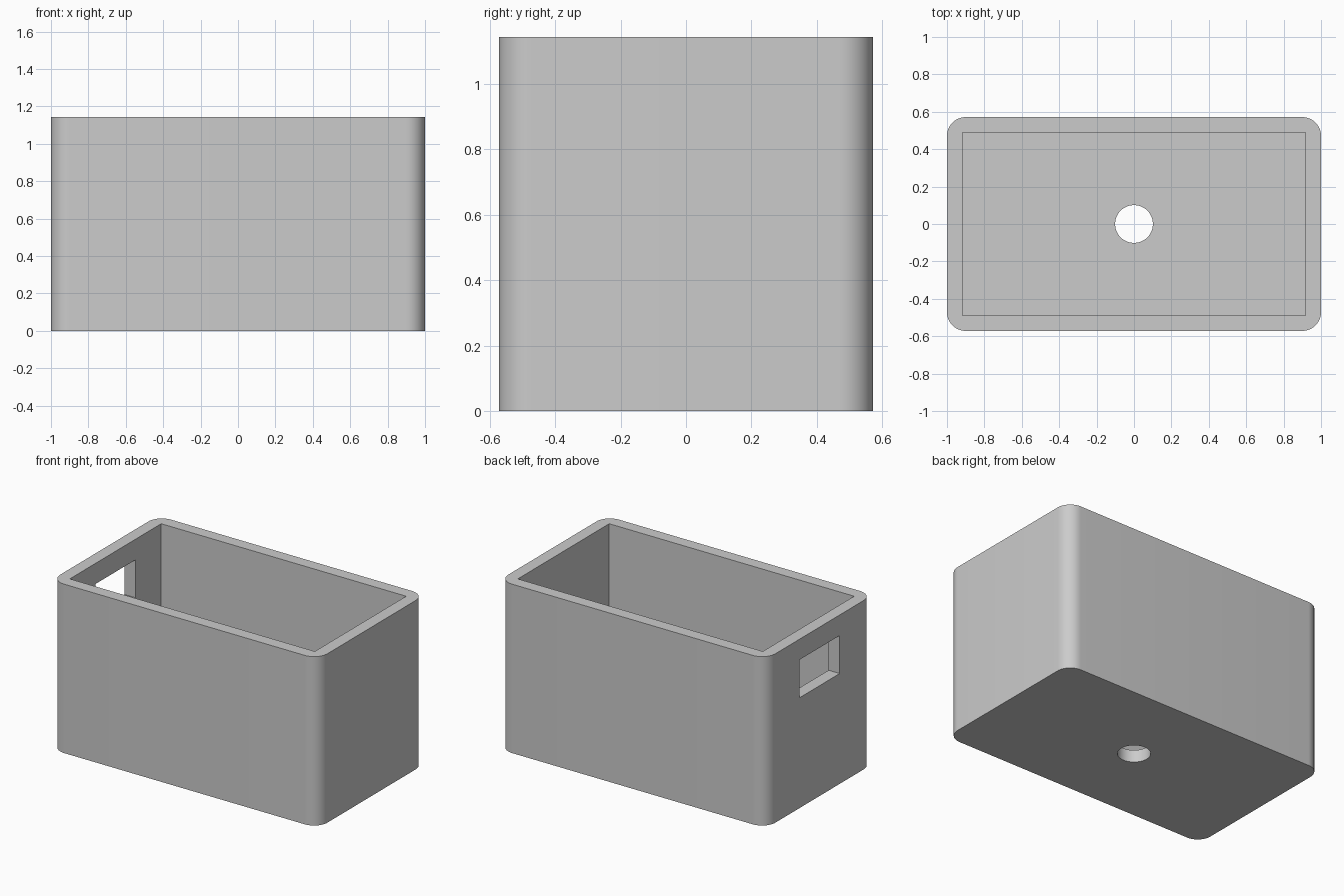
import bpy
import bmesh
import math
from mathutils import Matrix, Vector

if "Cube" in bpy.data.objects:
    bpy.data.objects.remove(bpy.data.objects["Cube"], do_unlink=True)

LENGTH, DEPTH, HEIGHT = 2.0, 1.143, 1.143
WALL = 0.083
CORNER_RADIUS = 0.1
HOLE_RADIUS = 0.101

grey = bpy.data.materials.new("plain grey")
grey.use_nodes = True
colour = (0.6, 0.6, 0.6, 1)
grey.diffuse_color = colour
grey.node_tree.nodes["Principled BSDF"].inputs["Base Color"].default_value = colour


def make_object(name, bm):
    mesh = bpy.data.meshes.new(name)
    bm.to_mesh(mesh)
    bm.free()
    mesh.materials.append(grey)
    obj = bpy.data.objects.new(name, mesh)
    bpy.context.collection.objects.link(obj)
    return obj


def make_box(name, size, centre, radius=0):
    """Box whose upright edges are rounded when a radius is given."""
    bm = bmesh.new()
    matrix = Matrix.Translation(centre) @ Matrix.Diagonal((*size, 1))
    bmesh.ops.create_cube(bm, size=1, matrix=matrix)
    if radius:
        upright = [e for e in bm.edges
                   if abs(e.verts[0].co.z - e.verts[1].co.z) > 0.01]
        bmesh.ops.bevel(bm, geom=upright, offset=radius, segments=12,
                        profile=0.5, affect='EDGES')
    return make_object(name, bm)


def cut(target, cutter):
    """Subtract the cutter from the target, then discard it."""
    cutter.hide_render = True
    modifier = target.modifiers.new(cutter.name, 'BOOLEAN')
    modifier.operation = 'DIFFERENCE'
    modifier.solver = 'EXACT'
    modifier.object = cutter
    bpy.context.view_layer.objects.active = target
    bpy.ops.object.modifier_apply(modifier=modifier.name)
    bpy.data.objects.remove(cutter, do_unlink=True)


# Outer body with rounded upright corners
planter = make_box("planter_box", (LENGTH, DEPTH, HEIGHT),
                   Vector((0, 0, HEIGHT / 2)), CORNER_RADIUS)

# Open, square-cornered cavity
cut(planter, make_box("cavity", (LENGTH - 2 * WALL, DEPTH - 2 * WALL, HEIGHT),
                      Vector((0, 0, WALL + HEIGHT / 2))))

# Rectangular opening in the right end wall only
cut(planter, make_box("side_opening", (0.4, 0.43, 0.257),
                      Vector((-LENGTH / 2, 0, 0.875))))

# Round drain hole through the floor
drain = bmesh.new()
bmesh.ops.create_cone(drain, cap_ends=True, segments=64, radius1=HOLE_RADIUS,
                      radius2=HOLE_RADIUS, depth=4 * WALL)
cut(planter, make_object("drain_hole", drain))

# Smooth the rounded surfaces, keep the rims crisp
bpy.ops.object.select_all(action='DESELECT')
planter.select_set(True)
bpy.context.view_layer.objects.active = planter
bpy.ops.object.shade_smooth_by_angle(angle=math.radians(30))
